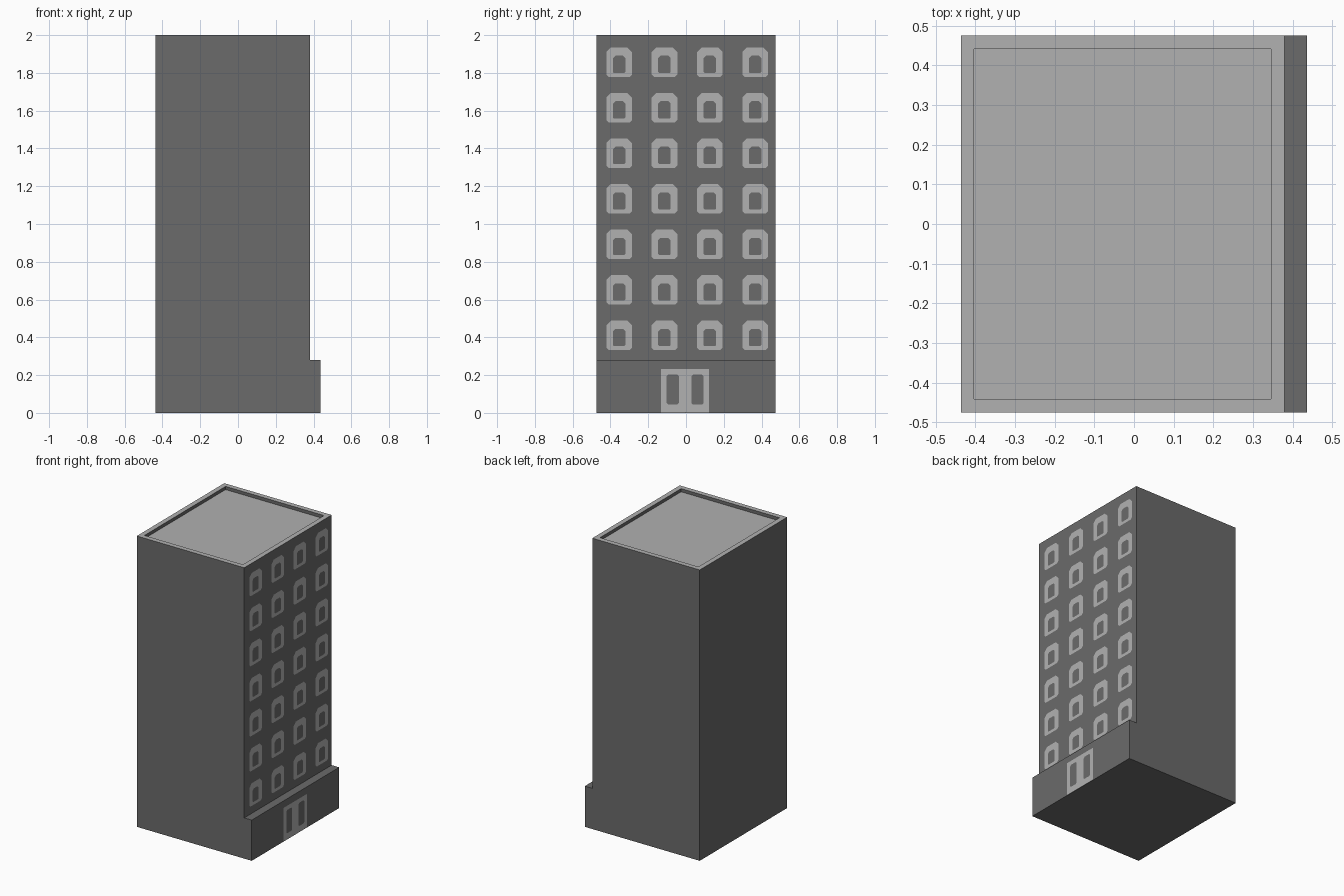
import bpy, bmesh

if "Cube" in bpy.data.objects:
    bpy.data.objects.remove(bpy.data.objects["Cube"])


def make_mat(name, v):
    m = bpy.data.materials.new(name)
    m.diffuse_color = (v, v, v, 1)
    m.use_nodes = True
    m.node_tree.nodes["Principled BSDF"].inputs["Base Color"].default_value = m.diffuse_color
    return m


DARK = make_mat("dark_grey", 0.145)
LIGHT = make_mat("light_grey", 0.44)


def finish(name, bm, mats):
    me = bpy.data.meshes.new(name)
    bm.to_mesh(me)
    bm.free()
    for m in mats:
        me.materials.append(m)
    ob = bpy.data.objects.new(name, me)
    bpy.context.collection.objects.link(ob)
    return ob


# Tower body: stepped side profile extruded along y
bm = bmesh.new()
profile = [(-0.437, 0), (0.437, 0), (0.437, 0.28), (0.38, 0.28), (0.38, 2), (-0.437, 2)]
side = bm.faces.new([bm.verts.new((x, -0.475, z)) for x, z in profile])
ext = bmesh.ops.extrude_face_region(bm, geom=[side], use_keep_orig=True)
bmesh.ops.translate(bm, vec=(0, 0.95, 0),
                    verts=[v for v in ext["geom"] if isinstance(v, bmesh.types.BMVert)])
bmesh.ops.recalc_face_normals(bm, faces=bm.faces[:])

# Roof: narrow parapet around a shallow sunken floor
roof = next(f for f in bm.faces if f.normal.z > 0.9 and f.calc_center_median().z > 1.9)
bmesh.ops.inset_region(bm, faces=[roof], thickness=0.034, use_even_offset=True)
floor = bmesh.ops.extrude_discrete_faces(bm, faces=[roof])["faces"][0]
bmesh.ops.translate(bm, vec=(0, 0, -0.022), verts=floor.verts[:])
bm.normal_update()
for f in bm.faces:
    f.material_index = int(f.normal.z > 0.9 and f.calc_center_median().z > 1.9)
finish("tower_body", bm, [DARK, LIGHT])


def outline(cy, cz, w, h, top, bottom):
    """Rectangle in y,z with cut corners, counter-clockwise seen from +x."""
    a, b = w / 2, h / 2
    return [(cy - a + bottom, cz - b), (cy + a - bottom, cz - b),
            (cy + a, cz - b + bottom), (cy + a, cz + b - top),
            (cy + a - top, cz + b), (cy - a + top, cz + b),
            (cy - a, cz + b - top), (cy - a, cz - b + bottom)]


def add_ring(bm, x, outer, inner):
    o = [bm.verts.new((x, *p)) for p in outer]
    i = [bm.verts.new((x, *p)) for p in inner]
    for k in range(8):
        n = (k + 1) % 8
        bm.faces.new((o[k], o[n], i[n], i[k]))


# Window frames: 4 columns by 7 rows on the street wall
bm = bmesh.new()
for row in range(7):
    for col in range(4):
        y, z = -0.354 + 0.24 * col, 0.411 + 0.241 * row
        add_ring(bm, 0.382, outline(y, z, 0.136, 0.156, 0.025, 0.012),
                 outline(y, z - 0.012, 0.066, 0.092, 0.013, 0.006))
finish("window_frames", bm, [LIGHT])

# Double door: two leaves with a dark pane each
bm = bmesh.new()
for y0, y1, py in ((-0.132, -0.004, -0.07), (-0.004, 0.121, 0.061)):
    add_ring(bm, 0.439, outline((y0 + y1) / 2, 0.118, y1 - y0, 0.23, 0.0005, 0.0005),
             outline(py, 0.124, 0.064, 0.16, 0.01, 0.008))
finish("double_door", bm, [LIGHT])
